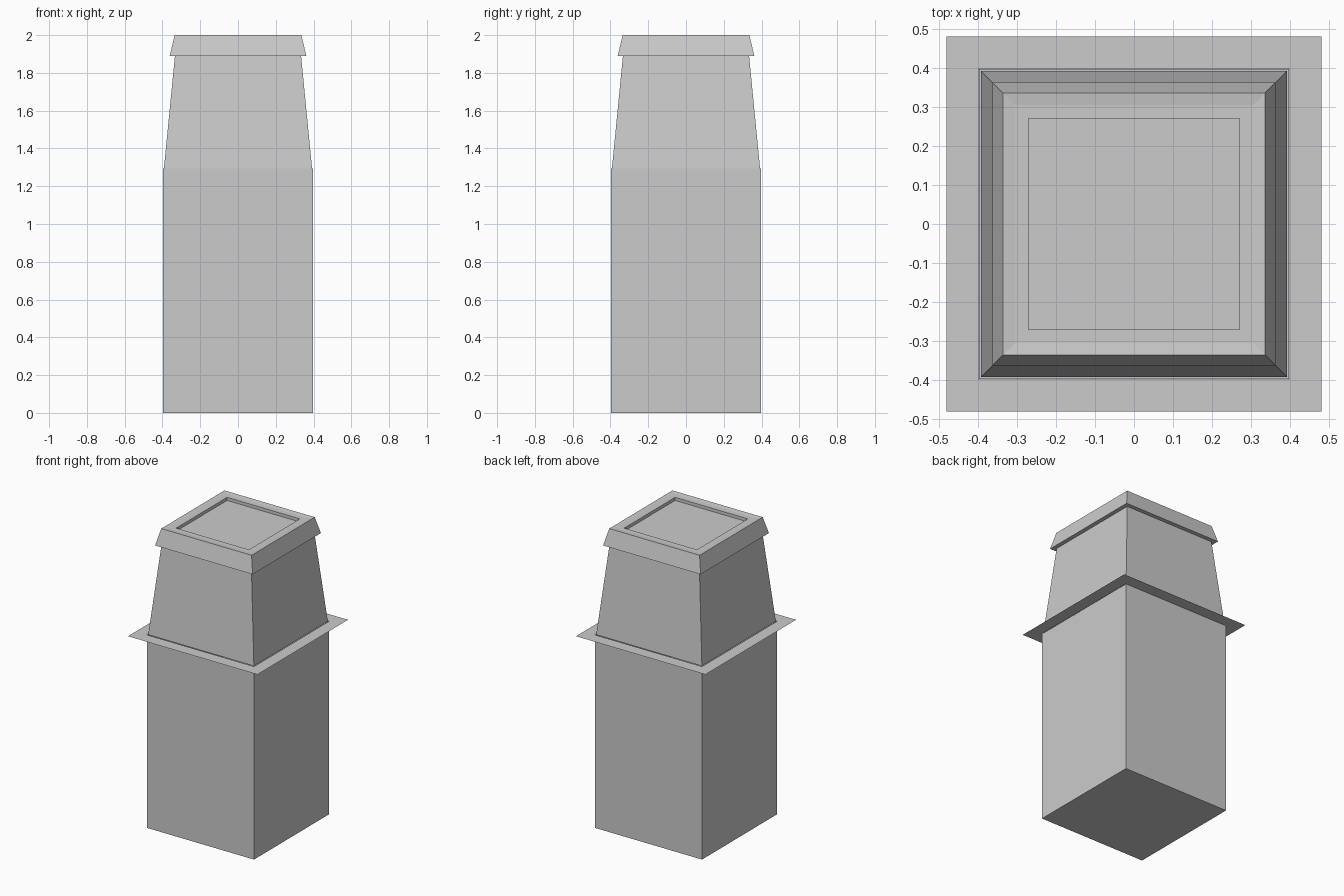
import bpy, bmesh

if "Cube" in bpy.data.objects:
    bpy.data.objects.remove(bpy.data.objects["Cube"])


def square_loft(name, rings, cap_start=False, cap_end=False):
    """Skin a stack of concentric square rings given as (half width, z)."""
    bm = bmesh.new()
    loops = [[bm.verts.new((sx * h, sy * h, z))
              for sx, sy in ((-1, -1), (1, -1), (1, 1), (-1, 1))]
             for h, z in rings]
    for a, b in zip(loops, loops[1:]):
        for i in range(4):
            j = (i + 1) % 4
            bm.faces.new((a[i], a[j], b[j], b[i]))
    if cap_start:
        bm.faces.new(loops[0][::-1])
    if cap_end:
        bm.faces.new(loops[-1])
    mesh = bpy.data.meshes.new(name)
    bm.to_mesh(mesh)
    bm.free()
    obj = bpy.data.objects.new(name, mesh)
    bpy.context.collection.objects.link(obj)
    return obj


SEAM = 1.295   # height of the flange
LID = 1.89     # lower edge of the lid

# Lower box, closed at the bottom
square_loft("lower_box", [(0.397, 0), (0.397, SEAM)], cap_start=True)

# Paper-thin flange around the seam
square_loft("flange", [(0.48, SEAM), (0.398, SEAM)])

# Tapered upper body
square_loft("tapered_body", [(0.392, SEAM), (0.334, LID)])

# Lid: underside lip, sloped skirt, slightly dished rim, shallow recess
square_loft("lid", [(0.334, LID), (0.362, LID), (0.335, 2.0), (0.305, 1.996),
                    (0.27, 1.996), (0.27, 1.975)], cap_end=True)
